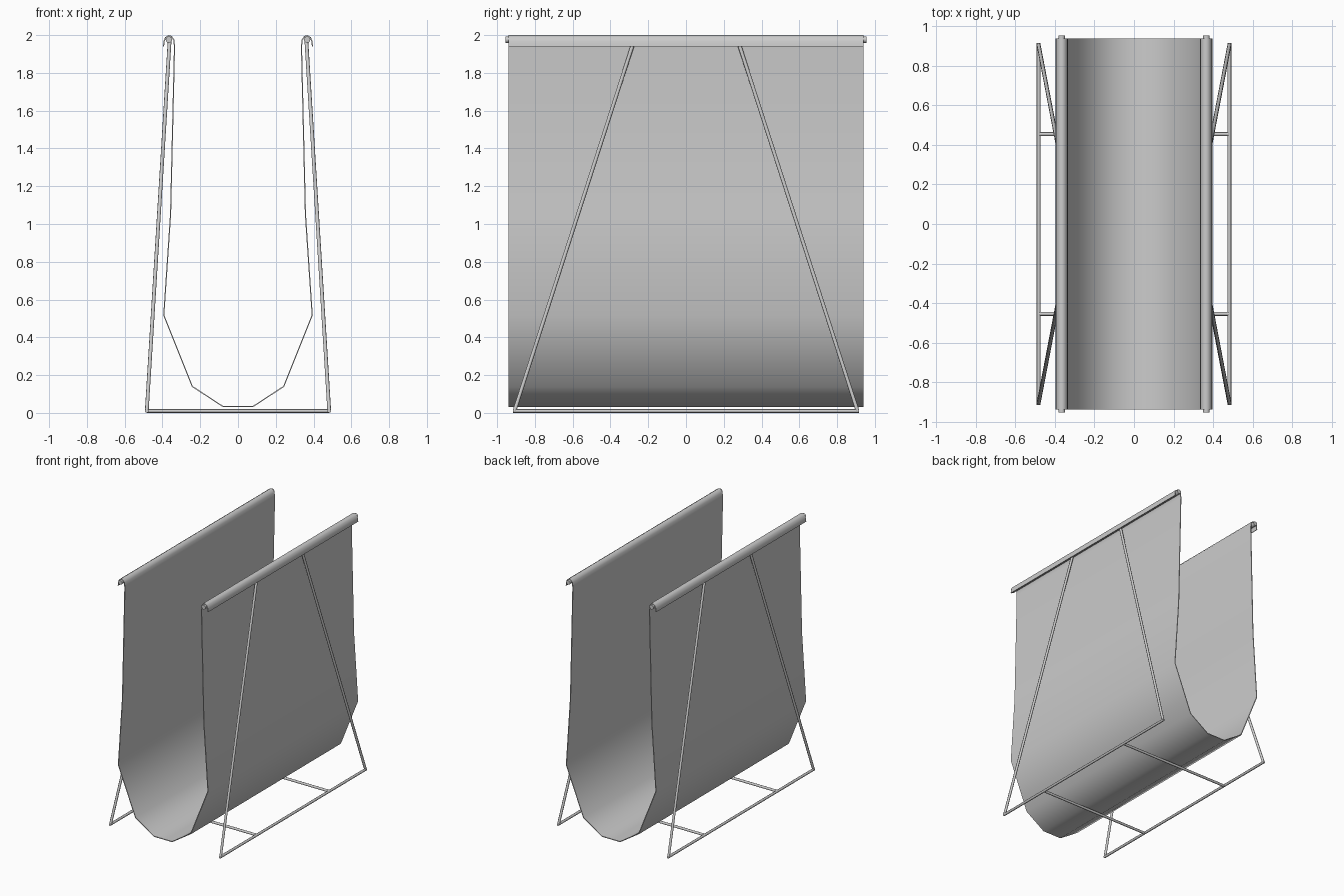
import bpy, math
from mathutils import Vector

if "Cube" in bpy.data.objects:
    bpy.data.objects.remove(bpy.data.objects["Cube"])


def smooth(ob, angle):
    bpy.ops.object.select_all(action='DESELECT')
    ob.select_set(True)
    bpy.context.view_layer.objects.active = ob
    bpy.ops.object.shade_smooth_by_angle(angle=math.radians(angle))


def bar(name, a, b, radius=0.01, sides=8):
    a, b = Vector(a), Vector(b)
    d = b - a
    bpy.ops.mesh.primitive_cylinder_add(
        vertices=sides, radius=radius, depth=d.length, location=(a + b) / 2,
        rotation=d.to_track_quat('Z', 'Y').to_euler())
    ob = bpy.context.object
    ob.name = name
    smooth(ob, 50)
    return ob


# Hanging sling: half profile from the bottom up and over the rod, mirrored
half = [(0.08, 0.034), (0.242, 0.14), (0.393, 0.517), (0.357, 1.05),
        (0.336, 1.94), (0.34, 1.975), (0.352, 1.993), (0.368, 1.997),
        (0.384, 1.987), (0.392, 1.965), (0.394, 1.94)]
profile = [(-x, z) for x, z in reversed(half)] + half
n = len(profile)
verts = [(x, y, z) for y in (-0.94, 0.94) for x, z in profile]
faces = [(i, i + 1, n + i + 1, n + i) for i in range(n - 1)]
mesh = bpy.data.meshes.new("sling")
mesh.from_pydata(verts, [], faces)
sling = bpy.data.objects.new("sling", mesh)
bpy.context.collection.objects.link(sling)
mod = sling.modifiers.new("thickness", 'SOLIDIFY')
mod.thickness = 0.006
mod.offset = 0
bpy.context.view_layer.objects.active = sling
sling.select_set(True)
bpy.ops.object.modifier_apply(modifier=mod.name)
smooth(sling, 60)

# Wire frame on each side: top rod, floor rail and two slanted legs
for s, side in ((-1, "left"), (1, "right")):
    bar(side + "_top_rod", (s * 0.366, -0.955, 1.976), (s * 0.366, 0.955, 1.976), 0.017, 12)
    bar(side + "_floor_rail", (s * 0.483, -0.915, 0.01), (s * 0.483, 0.915, 0.01))
    for t, end in ((-1, "front"), (1, "back")):
        bar(f"{side}_{end}_leg", (s * 0.483, t * 0.908, 0.01), (s * 0.362, t * 0.275, 1.97))

# Floor cross bars joining the two sides
for t, end in ((-1, "front"), (1, "back")):
    bar(end + "_cross_bar", (-0.483, t * 0.455, 0.01), (0.483, t * 0.455, 0.01))
